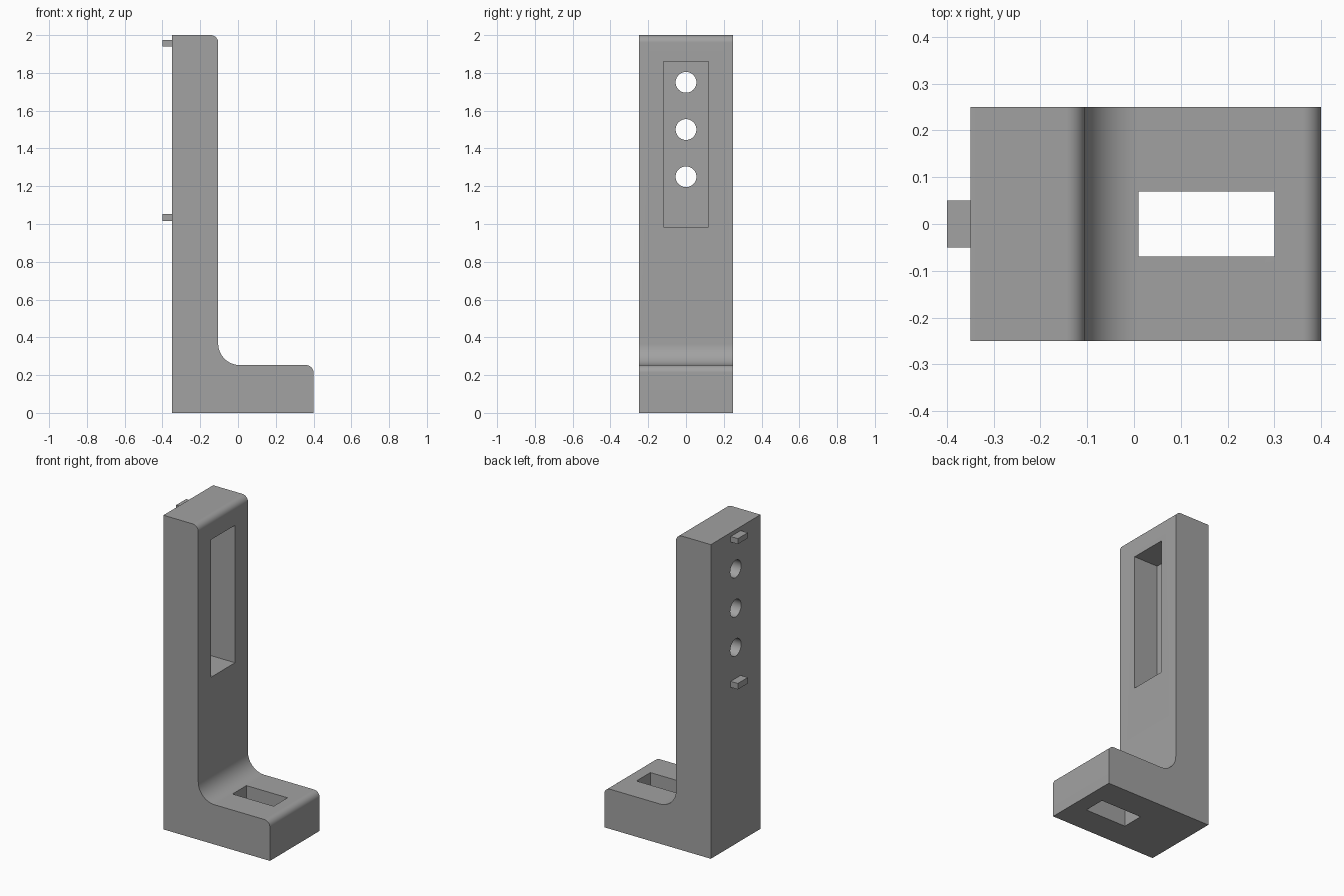
import bpy, bmesh
from math import cos, sin, pi, radians

cube = bpy.data.objects.get("Cube")
if cube:
    bpy.data.objects.remove(cube)

grey = bpy.data.materials.new("plain grey")
grey.use_nodes = True
COLOR = (0.36, 0.36, 0.36, 1)
grey.diffuse_color = COLOR
grey.node_tree.nodes["Principled BSDF"].inputs["Base Color"].default_value = COLOR


def finish(name, bm):
    bmesh.ops.recalc_face_normals(bm, faces=bm.faces)
    mesh = bpy.data.meshes.new(name)
    bm.to_mesh(mesh)
    bm.free()
    mesh.materials.append(grey)
    obj = bpy.data.objects.new(name, mesh)
    bpy.context.collection.objects.link(obj)
    return obj


def box(name, x0, x1, half_y, z0, z1):
    bm = bmesh.new()
    bmesh.ops.create_cube(bm, size=1)
    for v in bm.verts:
        v.co = (x0 if v.co.x < 0 else x1,
                -half_y if v.co.y < 0 else half_y,
                z0 if v.co.z < 0 else z1)
    return finish(name, bm)


def arc(cx, cz, r, start, end, steps=12):
    angles = [radians(start + (end - start) * i / steps) for i in range(steps + 1)]
    return [(cx + r * cos(a), cz + r * sin(a)) for a in angles]


def prism(name, points, half_y):
    bm = bmesh.new()
    face = bm.faces.new([bm.verts.new((x, -half_y, z)) for x, z in points])
    side = bmesh.ops.extrude_face_region(bm, geom=[face])["geom"]
    for v in side:
        if isinstance(v, bmesh.types.BMVert):
            v.co.y = half_y
    return finish(name, bm)


def hole_cutter(z, r=0.055, sides=48):
    bm = bmesh.new()
    ring = [bm.verts.new((-0.5, r * cos(2 * pi * i / sides), z + r * sin(2 * pi * i / sides)))
            for i in range(sides)]
    face = bm.faces.new(ring)
    for v in bmesh.ops.extrude_face_region(bm, geom=[face])["geom"]:
        if isinstance(v, bmesh.types.BMVert):
            v.co.x = -0.2
    return finish("hole_cutter", bm)


# L-shaped body: upright, inner fillet, foot with rounded toe
BACK, FACE, TOE, FOOT, TOP = -0.35, -0.105, 0.4, 0.253, 2.0
R, EDGE = 0.115, 0.04
outline = [(BACK, 0), (TOE, 0)]
outline += arc(TOE - EDGE, FOOT - EDGE, EDGE, 0, 90)
outline += arc(FACE + R, FOOT + R, R, 270, 180, 20)
outline += arc(FACE - EDGE, TOP - EDGE, EDGE, 0, 90)
outline.append((BACK, TOP))
body = prism("bracket_body", outline, 0.25)

# Pocket in the upright, slot in the foot, three screw holes
cutters = [box("pocket_cutter", -0.275, 0, 0.12, 0.985, 1.86),
           box("slot_cutter", 0.01, 0.3, 0.07, -0.1, 0.5)]
cutters += [hole_cutter(z) for z in (1.25, 1.5, 1.75)]
bpy.context.view_layer.objects.active = body
for cutter in cutters:
    cutter.hide_render = True
    mod = body.modifiers.new("cut", "BOOLEAN")
    mod.operation = "DIFFERENCE"
    mod.solver = "EXACT"
    mod.object = cutter
    bpy.ops.object.modifier_apply(modifier=mod.name)
    bpy.data.objects.remove(cutter)

# Smooth curves, sharp corners
bpy.ops.object.select_all(action="DESELECT")
body.select_set(True)
bpy.ops.object.shade_smooth_by_angle(angle=radians(30))

# Locating tabs on the back
box("lower_tab", -0.4, BACK, 0.05, 1.015, 1.053)
box("upper_tab", -0.4, BACK, 0.05, 1.94, 1.975)
